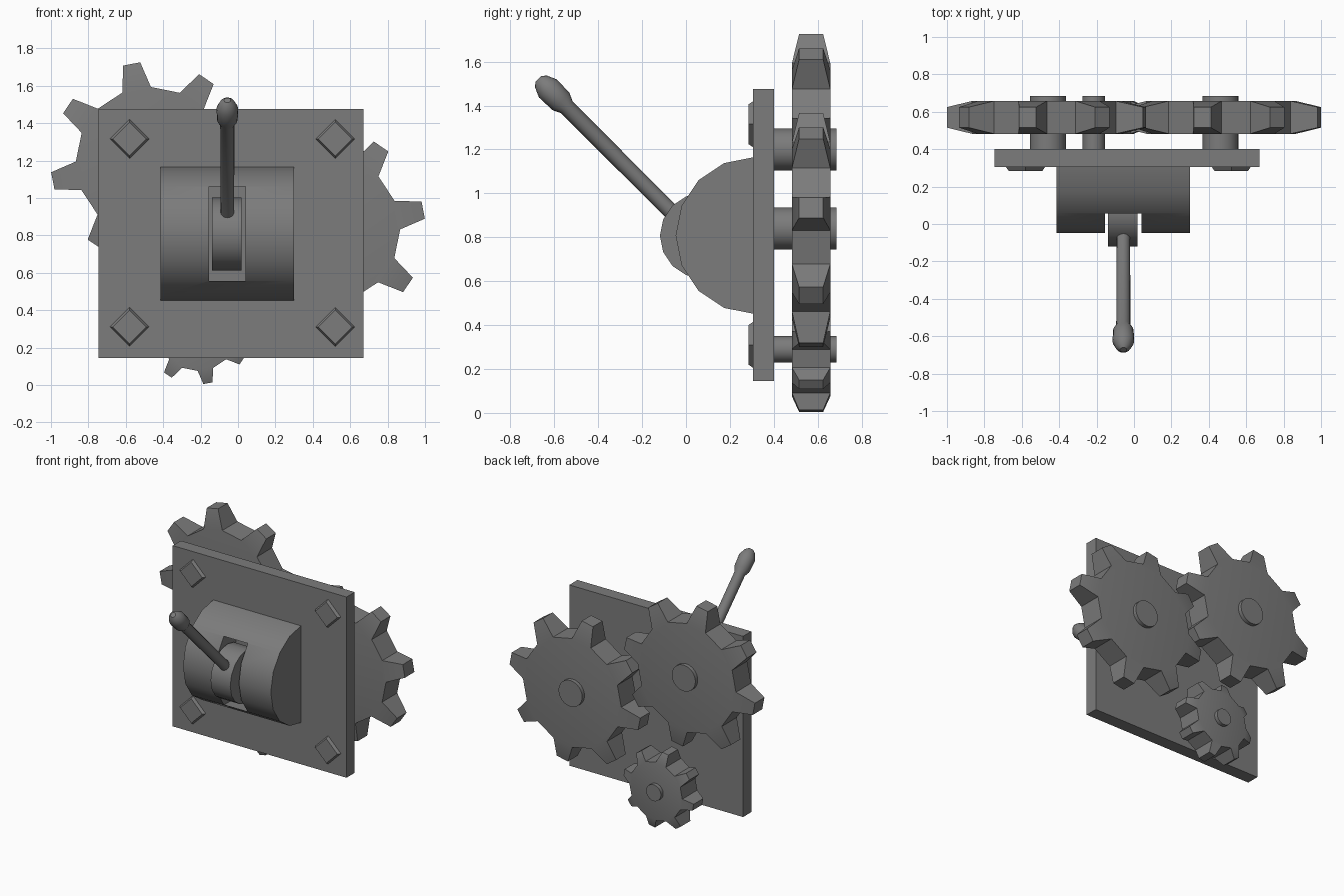
import bpy, bmesh
from math import sin, cos, pi, radians
from mathutils import Matrix, Vector

cube = bpy.data.objects.get("Cube")
if cube:
    bpy.data.objects.remove(cube, do_unlink=True)

GREY = (0.2, 0.2, 0.2, 1.0)
metal = bpy.data.materials.new("dull grey metal")
metal.use_nodes = True
metal.diffuse_color = GREY
metal.node_tree.nodes["Principled BSDF"].inputs["Base Color"].default_value = GREY


def finish(name, bm, smooth=True):
    """Turn a bmesh into an object with the shared material."""
    bmesh.ops.recalc_face_normals(bm, faces=bm.faces[:])
    mesh = bpy.data.meshes.new(name)
    bm.to_mesh(mesh)
    bm.free()
    mesh.materials.append(metal)
    obj = bpy.data.objects.new(name, mesh)
    bpy.context.collection.objects.link(obj)
    if smooth:
        bpy.ops.object.select_all(action="DESELECT")
        obj.select_set(True)
        bpy.context.view_layer.objects.active = obj
        bpy.ops.object.shade_smooth_by_angle(angle=radians(30))
    return obj


def box(name, lo, hi):
    bm = bmesh.new()
    size = Vector(hi) - Vector(lo)
    mid = (Vector(hi) + Vector(lo)) / 2
    bmesh.ops.create_cube(bm, size=1, matrix=Matrix.Translation(mid) @ Matrix.Diagonal((*size, 1)))
    return finish(name, bm, smooth=False)


def cone_y(name, x, z, y0, y1, r0, r1, sides):
    """Cylinder or frustum running along y."""
    bm = bmesh.new()
    place = Matrix.Translation((x, (y0 + y1) / 2, z)) @ Matrix.Rotation(-pi / 2, 4, "X")
    bmesh.ops.create_cone(bm, cap_ends=True, segments=sides, radius1=r0, radius2=r1,
                          depth=y1 - y0, matrix=place)
    return finish(name, bm)


def prism_x(name, profile, x0, x1):
    """Extrude a (y, z) profile along x."""
    bm = bmesh.new()
    face = bm.faces.new([bm.verts.new((x0, y, z)) for y, z in profile])
    new = bmesh.ops.extrude_face_region(bm, geom=[face])["geom"]
    bmesh.ops.translate(bm, vec=(x1 - x0, 0, 0),
                        verts=[v for v in new if isinstance(v, bmesh.types.BMVert)])
    return finish(name, bm)


def arc(y, z, r, start, end, steps):
    angles = [radians(start + (end - start) * i / steps) for i in range(steps + 1)]
    return [(y + r * cos(a), z + r * sin(a)) for a in angles]


def gear(name, x, z, root, tip, y=0.57, half=0.0875, tip_half=0.055, teeth=8, phase=11):
    """Flat wheel whose teeth thin out towards the tips."""
    bm = bmesh.new()
    corners = ((-11.2, root, half), (-5, tip, tip_half), (5, tip, tip_half), (11.2, root, half))
    rings = {-1: [], 1: []}
    for t in range(teeth):
        for offset, r, h in corners:
            a = radians(phase + t * 360 / teeth + offset)
            for side in rings:
                rings[side].append(bm.verts.new((x + r * cos(a), y + side * h, z + r * sin(a))))
    count = teeth * len(corners)
    for ring in rings.values():
        bm.faces.new([v for i, v in enumerate(ring) if i % 4 in (0, 3)])
        for t in range(teeth):
            bm.faces.new(ring[t * 4:t * 4 + 4])
    front, back = rings[-1], rings[1]
    for i in range(count):
        j = (i + 1) % count
        bm.faces.new((front[i], front[j], back[j], back[i]))
    return finish(name, bm)


# Mounting plate with four square bolt heads
box("mounting_plate", (-0.745, 0.305, 0.145), (0.67, 0.4, 1.475))
for side, x in (("right", -0.58), ("left", 0.52)):
    for level, z in (("lower", 0.31), ("upper", 1.315)):
        cone_y(f"{level}_{side}_bolt", x, z, 0.284, 0.306, 0.09, 0.105, 4)

# Gears on their axles
gear("large_right_gear", -0.467, 1.193, 0.4, 0.535)
gear("large_left_gear", 0.467, 0.833, 0.4, 0.535)
gear("small_gear", -0.215, 0.29, 0.215, 0.287)
cone_y("large_right_axle", -0.46, 1.2, 0.39, 0.685, 0.096, 0.096, 32)
cone_y("large_left_axle", 0.462, 0.84, 0.39, 0.685, 0.096, 0.096, 32)
cone_y("small_axle", -0.215, 0.29, 0.39, 0.685, 0.06, 0.06, 32)

# Half-round housing with a slot cut for the lever
housing = prism_x("lever_housing", arc(0.31, 0.808, 0.357, 90, 270, 8), -0.415, 0.3)
cutter = box("slot_cutter", (-0.155, -0.2, 0.555), (0.04, 0.2, 1.06))
cutter.hide_render = True
slot = housing.modifiers.new("slot", "BOOLEAN")
slot.operation = "DIFFERENCE"
slot.solver = "EXACT"
slot.object = cutter
bpy.context.view_layer.objects.active = housing
bpy.ops.object.modifier_apply(modifier=slot.name)
bpy.data.objects.remove(cutter, do_unlink=True)

# Pivot wheel inside the slot
prism_x("lever_pivot", arc(0.075, 0.807, 0.194, 0, 360, 16)[:-1], -0.14, 0.02)

# Lever: a shaft and rounded grip turned around one slanted axis
profile = [(0, 0.036), (0.73, 0.038), (0.765, 0.055), (0.85, 0.058), (0.895, 0.038), (0.912, 0.018)]
bm = bmesh.new()
SIDES = 16
rings = [[bm.verts.new((r * cos(2 * pi * i / SIDES), r * sin(2 * pi * i / SIDES), s))
          for i in range(SIDES)] for s, r in profile]
for low, high in zip(rings, rings[1:]):
    for i in range(SIDES):
        j = (i + 1) % SIDES
        bm.faces.new((low[i], low[j], high[j], high[i]))
bm.faces.new(rings[0])
bm.faces.new(rings[-1])
bm.transform(Matrix.Translation((-0.057, -0.028, 0.877)) @ Matrix.Rotation(pi / 4, 4, "X"))
finish("lever", bm)
